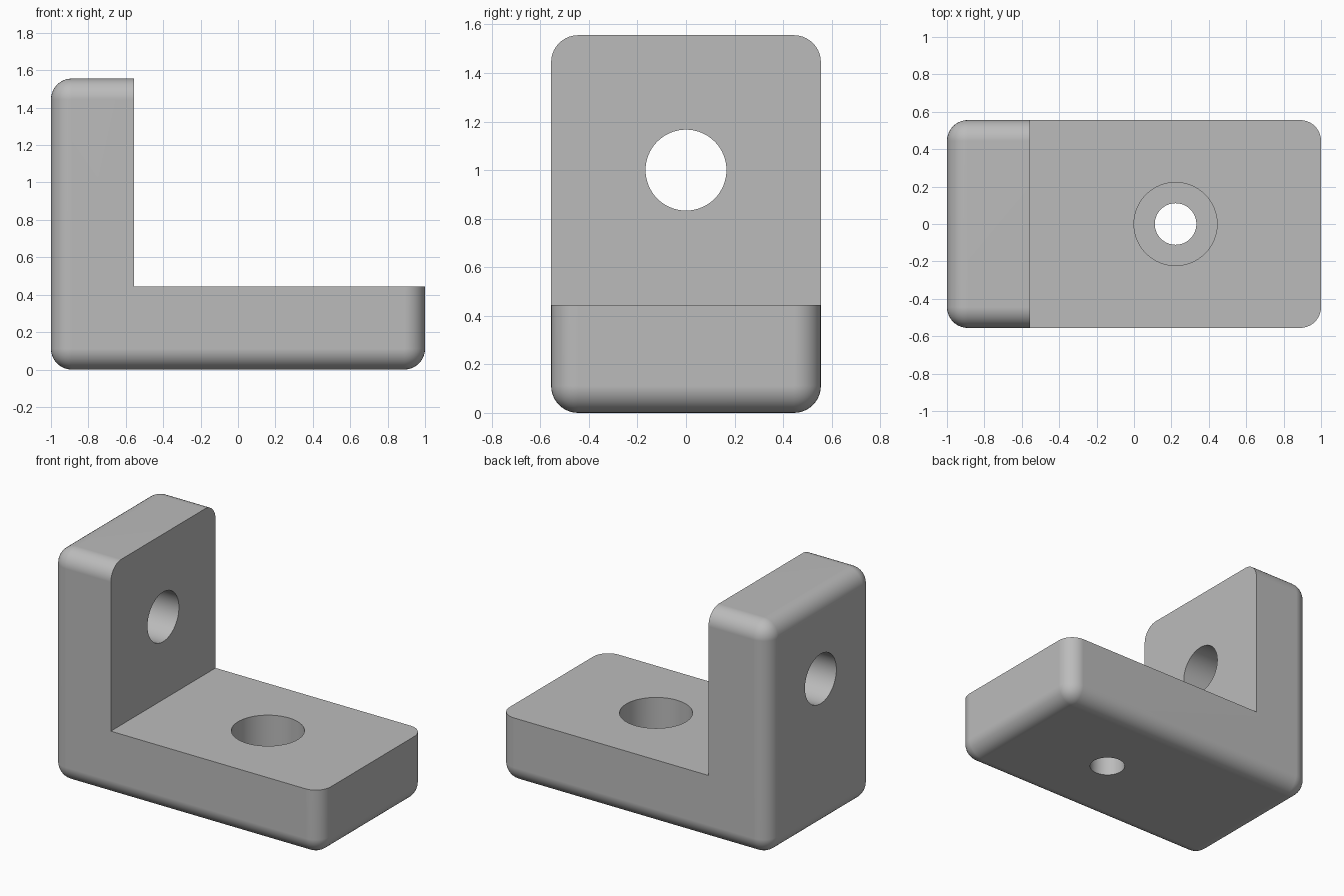
import bpy, bmesh, math
from mathutils import Matrix, Vector

U = 1 / 9                      # design unit: 18 x 10 x 14 units overall
LENGTH, WIDTH, HEIGHT, THICK = 18 * U, 10 * U, 14 * U, 4 * U

cube = bpy.data.objects.get("Cube")
if cube:
    bpy.data.objects.remove(cube, do_unlink=True)

# Material
grey = bpy.data.materials.new("plain grey")
grey.use_nodes = True
colour = (0.5, 0.5, 0.5, 1)
grey.diffuse_color = colour
grey.node_tree.nodes["Principled BSDF"].inputs["Base Color"].default_value = colour


def add_object(name, bm):
    mesh = bpy.data.meshes.new(name)
    bm.to_mesh(mesh)
    bm.free()
    mesh.materials.append(grey)
    obj = bpy.data.objects.new(name, mesh)
    bpy.context.collection.objects.link(obj)
    return obj


def box(name, low, high, radius=0):
    low, high = Vector(low), Vector(high)
    bm = bmesh.new()
    place = Matrix.Translation((low + high) / 2) @ Matrix.Diagonal((*(high - low), 1))
    bmesh.ops.create_cube(bm, size=1, matrix=place)
    if radius:
        bmesh.ops.bevel(bm, geom=bm.edges[:], offset=radius, segments=10,
                        profile=0.5, affect='EDGES')
    return add_object(name, bm)


def cylinder(name, centre, radius, depth, axis='Z'):
    turn = Matrix.Rotation(math.pi / 2, 4, 'Y') if axis == 'X' else Matrix()
    bm = bmesh.new()
    bmesh.ops.create_cone(bm, cap_ends=True, segments=64, radius1=radius, radius2=radius,
                          depth=depth, matrix=Matrix.Translation(centre) @ turn)
    return add_object(name, bm)


# Rounded block, cut down to an L so the inner edges stay sharp
bracket = box("angle_bracket", (-LENGTH / 2, -WIDTH / 2, 0),
              (LENGTH / 2, WIDTH / 2, HEIGHT), radius=U)
inner_x = -LENGTH / 2 + THICK
hole_x = 2 * U
cutters = [
    box("inner_corner_cutter", (inner_x, -WIDTH, THICK), (LENGTH, WIDTH, 2 * HEIGHT)),
    cylinder("wall_hole_cutter", (inner_x - THICK / 2, 0, 9 * U), 1.5 * U, 2 * THICK, 'X'),
    cylinder("base_hole_cutter", (hole_x, 0, THICK / 2), U, 2 * THICK),
    cylinder("counterbore_cutter", (hole_x, 0, THICK), 2 * U, THICK),
]

bpy.ops.object.select_all(action='DESELECT')
bpy.context.view_layer.objects.active = bracket
bracket.select_set(True)
for cutter in cutters:
    cut = bracket.modifiers.new(cutter.name, 'BOOLEAN')
    cut.operation, cut.solver, cut.object = 'DIFFERENCE', 'EXACT', cutter
    bpy.ops.object.modifier_apply(modifier=cut.name)
    bpy.data.objects.remove(cutter, do_unlink=True)

# Smooth rounds, sharp cut edges, flat main faces
bpy.ops.object.shade_smooth_by_angle(angle=math.radians(30))
weighted = bracket.modifiers.new("flat_faces", 'WEIGHTED_NORMAL')
weighted.keep_sharp = True
